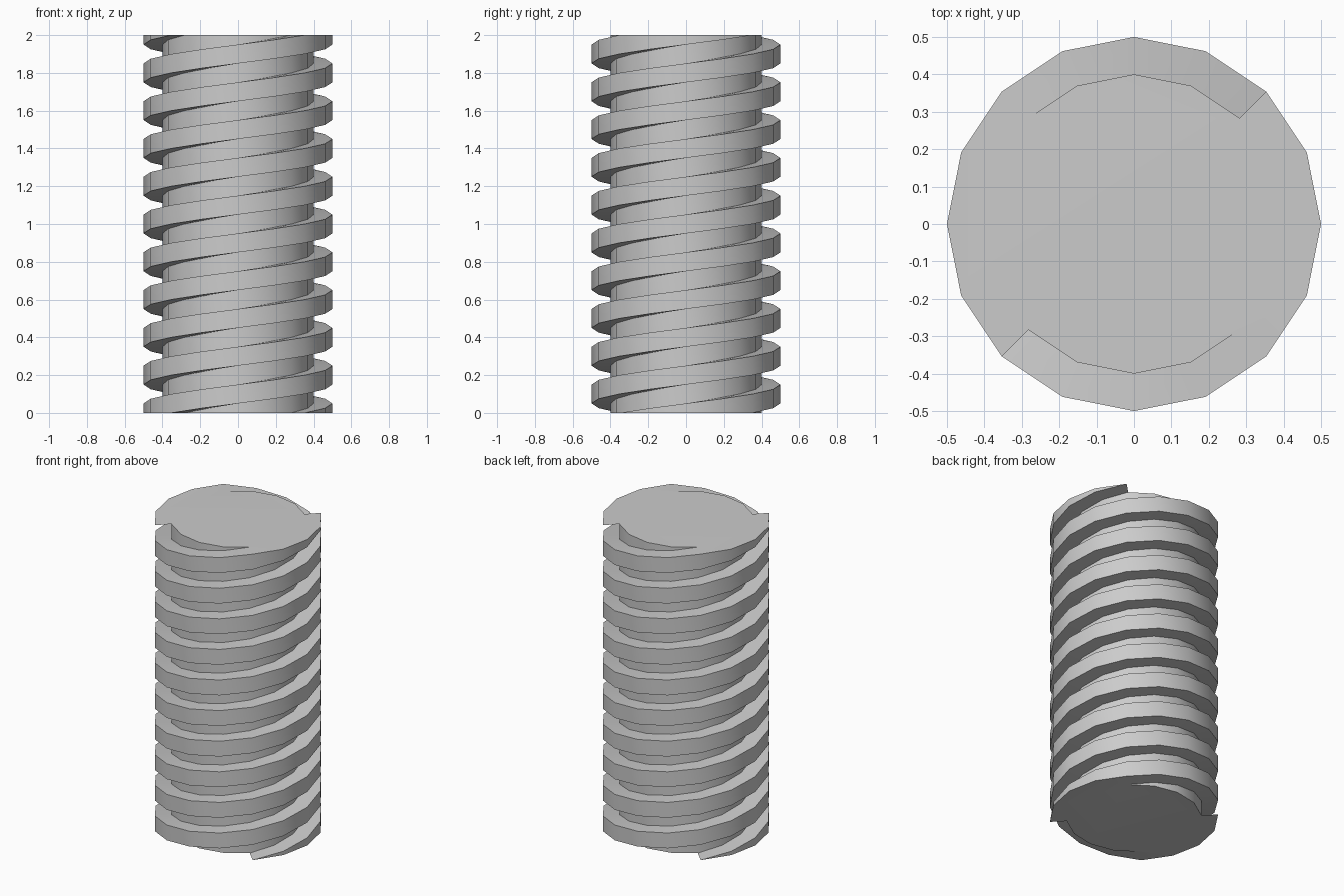
import bpy, bmesh, math

cube = bpy.data.objects.get("Cube")
if cube:
    bpy.data.objects.remove(cube, do_unlink=True)

OUTER, CORE = 0.5, 0.4
HEIGHT, PITCH, STARTS, SIDES = 2.0, 0.2, 2, 16
LEAD = PITCH * STARTS

steel = bpy.data.materials.new("plain grey")
steel.use_nodes = True
grey = (0.6, 0.6, 0.6, 1)
steel.diffuse_color = grey
steel.node_tree.nodes["Principled BSDF"].inputs["Base Color"].default_value = grey

# Square thread profile, longer than the rod so both ends can be trimmed
bm = bmesh.new()
profile = []
z = -LEAD - PITCH / 4
while z < HEIGHT + PITCH:
    for radius, lift in ((OUTER, 0), (OUTER, PITCH / 2), (CORE, PITCH / 2), (CORE, PITCH)):
        profile.append(bm.verts.new((radius, 0, z + lift)))
    z += PITCH
edges = [bm.edges.new(pair) for pair in zip(profile, profile[1:])]

# Sweep one turn along the two-start helix and weld the seam
bmesh.ops.spin(bm, geom=profile + edges, cent=(0, 0, 0), axis=(0, 0, 1),
               dvec=(0, 0, LEAD / SIDES), angle=math.tau, steps=SIDES)
bmesh.ops.remove_doubles(bm, verts=bm.verts, dist=0.0005)

# Trim flat at both ends
for level, direction in ((0, -1), (HEIGHT, 1)):
    bmesh.ops.bisect_plane(bm, geom=bm.verts[:] + bm.edges[:] + bm.faces[:], dist=0.0005,
                           plane_co=(0, 0, level), plane_no=(0, 0, direction), clear_outer=True)
loose = [e for e in bm.edges if not e.link_faces]
bmesh.ops.delete(bm, geom=loose, context='EDGES')

# Cap the ends
rim = [e for e in bm.edges if e.is_boundary]
bmesh.ops.edgeloop_fill(bm, edges=rim)
bmesh.ops.recalc_face_normals(bm, faces=bm.faces)

mesh = bpy.data.meshes.new("threaded_rod")
bm.to_mesh(mesh)
bm.free()
mesh.materials.append(steel)
rod = bpy.data.objects.new("threaded_rod", mesh)
bpy.context.collection.objects.link(rod)
bpy.context.view_layer.objects.active = rod
rod.select_set(True)
bpy.ops.object.shade_smooth_by_angle(angle=math.radians(30))
